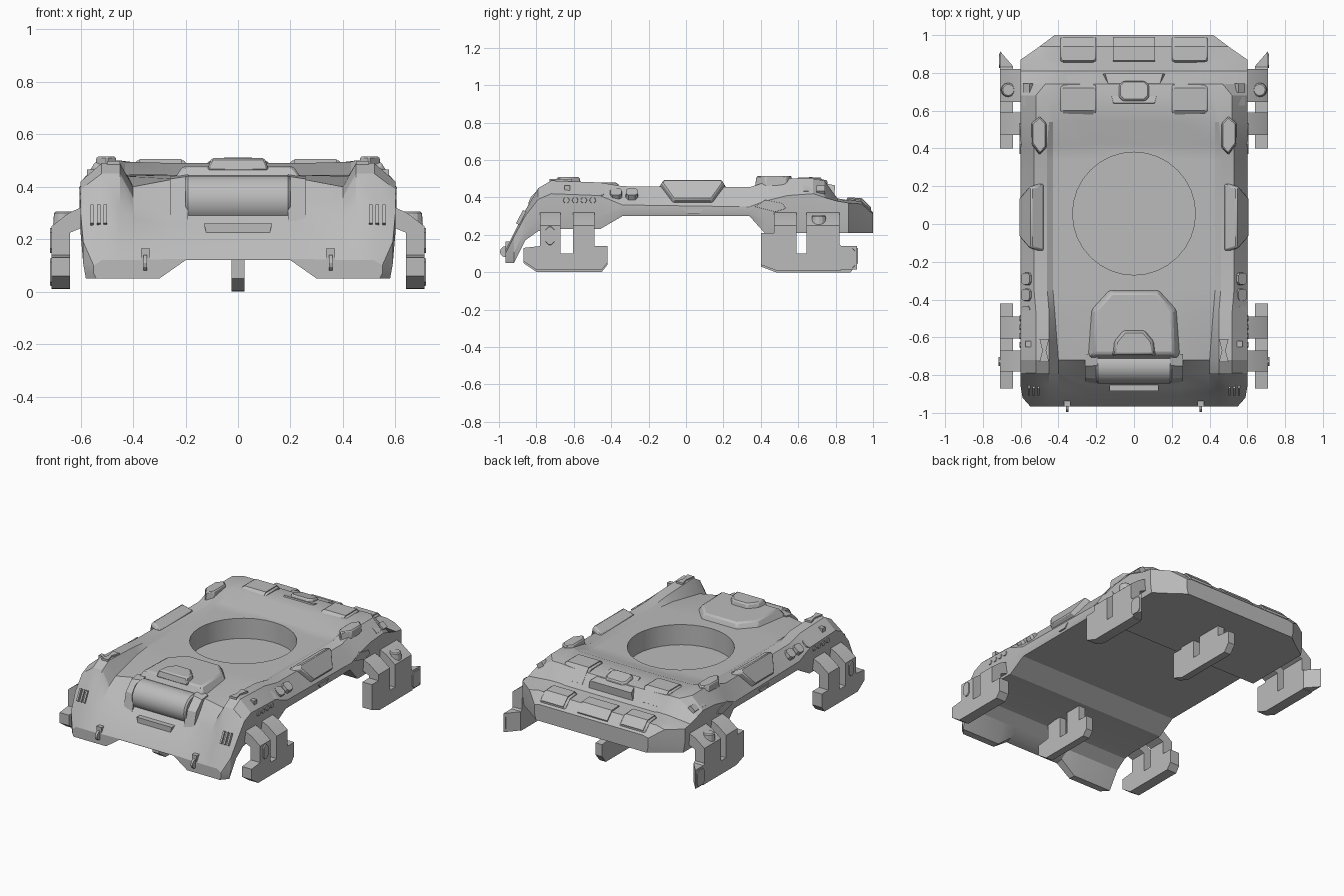
import bpy, bmesh
from math import sin, cos, tau, radians
from mathutils import Matrix, Vector

old = bpy.data.objects.get("Cube")
if old:
    bpy.data.objects.remove(old)

GREY = (0.5, 0.5, 0.5, 1)
grey = bpy.data.materials.new("plain grey")
grey.use_nodes = True
grey.diffuse_color = GREY
grey.node_tree.nodes["Principled BSDF"].inputs["Base Color"].default_value = GREY


def shade(obj, angle=25):
    """Smooth shading that keeps the creases sharp."""
    bpy.ops.object.select_all(action='DESELECT')
    bpy.context.view_layer.objects.active = obj
    obj.select_set(True)
    bpy.ops.object.shade_smooth_by_angle(angle=radians(angle))


def finish(name, bm, mirror=False, bevel=0):
    """Turn a bmesh into a shaded object, optionally mirrored across x."""
    bmesh.ops.recalc_face_normals(bm, faces=bm.faces)
    mesh = bpy.data.meshes.new(name)
    bm.to_mesh(mesh)
    bm.free()
    mesh.materials.append(grey)
    obj = bpy.data.objects.new(name, mesh)
    bpy.context.collection.objects.link(obj)
    shade(obj)
    if bevel:
        mod = obj.modifiers.new("soft edges", 'BEVEL')
        mod.width = bevel
        mod.segments = 1
    if mirror:
        mod = obj.modifiers.new("mirror", 'MIRROR')
        mod.use_mirror_merge = False
    return obj


def prism(name, pts, axis, lo, hi, taper=1, tilt=0, tilt_axis='Y', mirror=False, bevel=0):
    """Extrude an outline along an axis; the far end can taper, the whole can tilt."""
    place = {'X': lambda a, b, d: (d, a, b), 'Y': lambda a, b, d: (a, d, b),
             'Z': lambda a, b, d: (a, b, d)}[axis]
    n = len(pts)
    ca, cb = sum(p[0] for p in pts) / n, sum(p[1] for p in pts) / n
    bm = bmesh.new()
    ends = []
    for depth, k in ((lo, 1), (hi, taper)):
        ends.append([bm.verts.new(place(ca + (a - ca) * k, cb + (b - cb) * k, depth))
                     for a, b in pts])
        bm.faces.new(ends[-1])
    for i in range(n):
        j = (i + 1) % n
        bm.faces.new((ends[0][i], ends[0][j], ends[1][j], ends[1][i]))
    if tilt:
        centre = Vector(place(ca, cb, (lo + hi) / 2))
        bmesh.ops.rotate(bm, verts=bm.verts, cent=centre,
                         matrix=Matrix.Rotation(radians(tilt), 3, tilt_axis))
    return finish(name, bm, mirror, bevel)


def rect(a, b, c, d):
    return [(a, c), (b, c), (b, d), (a, d)]


def octagon(a, b, c, d, k):
    return [(a + k, c), (b - k, c), (b, c + k), (b, d - k),
            (b - k, d), (a + k, d), (a, d - k), (a, c + k)]


def circle(a, b, r, n=16):
    return [(a + r * cos(tau * i / n), b + r * sin(tau * i / n)) for i in range(n)]


def both(pts):
    """Complete an outline from its +x half."""
    return pts + [(-x, y) for x, y in reversed(pts)]


# Hull: y, half width, underside, side top, shoulder x and z, deck edge x and z, deck centre z
stations = [
    (-.965, .55, .12, .1, .52, .12, .42, .12, .125),
    (-.92, .59, .13, .19, .52, .21, .41, .19, .19),
    (-.86, .6, .17, .3, .52, .33, .4, .28, .25),
    (-.79, .6, .22, .39, .52, .45, .4, .36, .33),
    (-.72, .6, .23, .42, .52, .49, .4, .4, .43),
    (-.46, .6, .23, .41, .52, .48, .42, .44, .445),
    (-.34, .6, .3, .36, .53, .46, .43, .445, .445),
    (.34, .6, .3, .35, .53, .455, .43, .445, .445),
    (.42, .6, .21, .38, .53, .48, .43, .45, .445),
    (.54, .6, .21, .41, .52, .5, .43, .495, .49),
    (.68, .6, .21, .42, .52, .5, .41, .495, .49),
    (.74, .6, .21, .4, .47, .49, .36, .485, .48),
    (.81, .6, .21, .38, .43, .395, .33, .39, .39),
    (.87, .6, .21, .37, .5, .385, .33, .385, .385),
    (.94, .5, .21, .365, .44, .38, .3, .38, .38),
    (1, .42, .21, .31, .38, .32, .3, .32, .32)]
bm = bmesh.new()
rings = []
for y, w, under, top, sx, sz, dx, dz, cz in stations:
    edge = .05 if y < -.9 else under
    half = [(.2, under), (.3, edge), (w - .01, edge), (w, edge * .6 + top * .4), (w, top),
            (sx, sz), (sx - .07, sz), (dx, dz), (.24, cz)]
    rings.append([bm.verts.new((x, y, z)) for x, z in both(half)])
for r, s in zip(rings, rings[1:]):
    for i in range(len(r)):
        j = (i + 1) % len(r)
        bm.faces.new((r[i], r[j], s[j], s[i]))
bm.faces.new(rings[0])
bm.faces.new(rings[-1])
hull = finish("hull", bm)

# Round well in the deck
cutter = prism("well_cutter", circle(0, .055, .325, 32), 'Z', .31, 1)
cutter.hide_render = True
cut = hull.modifiers.new("well", 'BOOLEAN')
cut.operation = 'DIFFERENCE'
cut.object = cutter
bpy.context.view_layer.objects.active = hull
bpy.ops.object.modifier_apply(modifier=cut.name)
bpy.data.objects.remove(cutter)
shade(hull, 22)

# Cockpit, hatch and rolled front screen
prism("cockpit", both([(.14, -.34), (.24, -.45), (.25, -.72)]), 'Z', .42, .48, .84, bevel=.01)
prism("cockpit_hatch", both([(.06, -.56), (.11, -.62), (.12, -.7)]), 'Z', .46, .51, .85, bevel=.008)
prism("front_screen", circle(-.75, .35, .095, 20), 'X', -.2, .2, bevel=.01)
prism("screen_frame", [(-.68, .45), (-.75, .44), (-.82, .37), (-.85, .25), (-.7, .25)],
      'X', .19, .26, .88, mirror=True)
prism("apron_vent", both([(.12, .22), (.13, .26)]), 'Y', -.885, -.8)

# Rear armour panels, upper and lower rows, each with a raised centre
upper = [(.575, .48), (.6, .5), (.72, .5), (.79, .415), (.77, .4), (.6, .45)]
lower = [(.85, .37), (.865, .395), (.94, .39), (.99, .34), (.98, .3), (.87, .35)]
for row, side in (("upper", upper), ("lower", lower)):
    prism(row + "_rear_panel", side, 'X', .2, .39, mirror=True, bevel=.006)
    prism(row + "_panel_face", [(y, z + .006) for y, z in side], 'X', .215, .375, mirror=True)
prism("rear_vent_base", both([(.12, .62), (.17, .8)]), 'Z', .4, .482, .9, -12, 'X')
prism("rear_vent", octagon(-.09, .09, .64, .76, .025), 'Z', .44, .502, .85, -12, 'X', bevel=.006)
prism("rear_step", lower, 'X', -.11, .11)
prism("rear_slot_plate", rect(-.07, .07, .23, .28), 'Y', .99, 1)

# Armour pods along the shoulders
pod = [(-.14, .49), (.21, .49), (.22, .465), (.15, .35), (-.08, .35), (-.15, .465)]
prism("middle_pod", pod, 'X', .5, .575, .88, -32, mirror=True, bevel=.006)
prism("rear_pod", [(.5, .36), (.545, .42), (.545, .54), (.5, .58), (.46, .54), (.46, .4)],
      'Z', .43, .515, .88, mirror=True, bevel=.006)
prism("sill_bump", [(-.02, .34), (.1, .34), (.07, .31), (.01, .31)], 'X', .58, .605, .9, mirror=True)
prism("side_panel", [(.36, .35), (.42, .39), (.52, .37), (.54, .34), (.48, .32)],
      'X', .57, .605, .9, mirror=True)
for y in (-.29, -.375, -.465):
    prism("shoulder_pad", octagon(.525, .595, y - .035, y + .035, .015), 'Z',
          .39, .437, .85, 40, mirror=True)
for y in (.65, .72):
    prism("rear_shoulder_plate", rect(.53, .58, y - .025, y + .025), 'Z', .41, .455, .9, 40, mirror=True)

# Fender details
prism("fender_inlay", [(.45, -.73), (.5, -.73), (.485, -.67), (.5, -.61), (.45, -.61), (.465, -.67)],
      'Z', .48, .498, mirror=True)
prism("fender_block", rect(-.65, -.62, .42, .465), 'X', .53, .575, mirror=True)
for x in (.5, .525, .55):
    prism("fender_slat", rect(x, x + .012, .25, .33), 'Y', -.892, -.86, tilt=-28, tilt_axis='X',
          mirror=True)
for i in range(4):
    prism("side_stud", circle(-.64 + i * .047, .385, .02, 10), 'X', .59, .605, .75, mirror=True)

# Towing hooks on the front lip
prism("hook_plate", rect(.335, .37, .06, .165), 'Y', -.965, -.92, mirror=True)
prism("towing_hook", circle(-.965, .11, .03, 12), 'X', .346, .36, mirror=True)

# Landing skids: foot, bent brackets and fittings on each side, plus a centre row
rear_foot = [(.4, .21), (.4, .04), (.48, .01), (.88, .01), (.92, .06), (.92, .14), (.82, .15),
             (.82, .21), (.645, .21), (.645, .1), (.59, .1), (.59, .21)]
front_foot = [(-.87, .13), (-.87, .06), (-.8, .012), (-.45, .012), (-.42, .05), (-.42, .14),
              (-.49, .14), (-.49, .24), (-.605, .24), (-.605, .1), (-.67, .1), (-.67, .24),
              (-.78, .24), (-.78, .14)]
bracket = [(.64, .15), (.71, .15), (.71, .25), (.645, .3), (.58, .33), (.58, .25), (.64, .225)]
for end, foot, spans in (("rear", rear_foot, ((.47, .59), (.645, .82))),
                         ("front", front_foot, ((-.605, -.49), (-.78, -.67)))):
    prism(end + "_skid", [(min(y, .83), z) for y, z in foot], 'X', .64, .71, mirror=True)
    prism(end + "_centre_skid", [(y, z - .01) for y, z in foot], 'X', -.024, .024)
    for a, b in spans:
        prism(end + "_bracket", bracket, 'Y', a, b, mirror=True)
        prism(end + "_centre_post", rect(a, b, .12, .25), 'X', -.024, .024)
prism("skid_wedge", [(.64, .82), (.71, .82), (.71, .915), (.64, .835)], 'Z', .015, .14, mirror=True)
prism("skid_end_block", octagon(.825, .905, .02, .13, .015), 'X', .7, .716, .95, mirror=True)
prism("rear_knob", circle(.665, .71, .04, 12), 'Z', .25, .305, .9, mirror=True, bevel=.006)
prism("front_grip", octagon(-.755, -.7, .14, .25, .02), 'X', .69, .717, .85, mirror=True)
